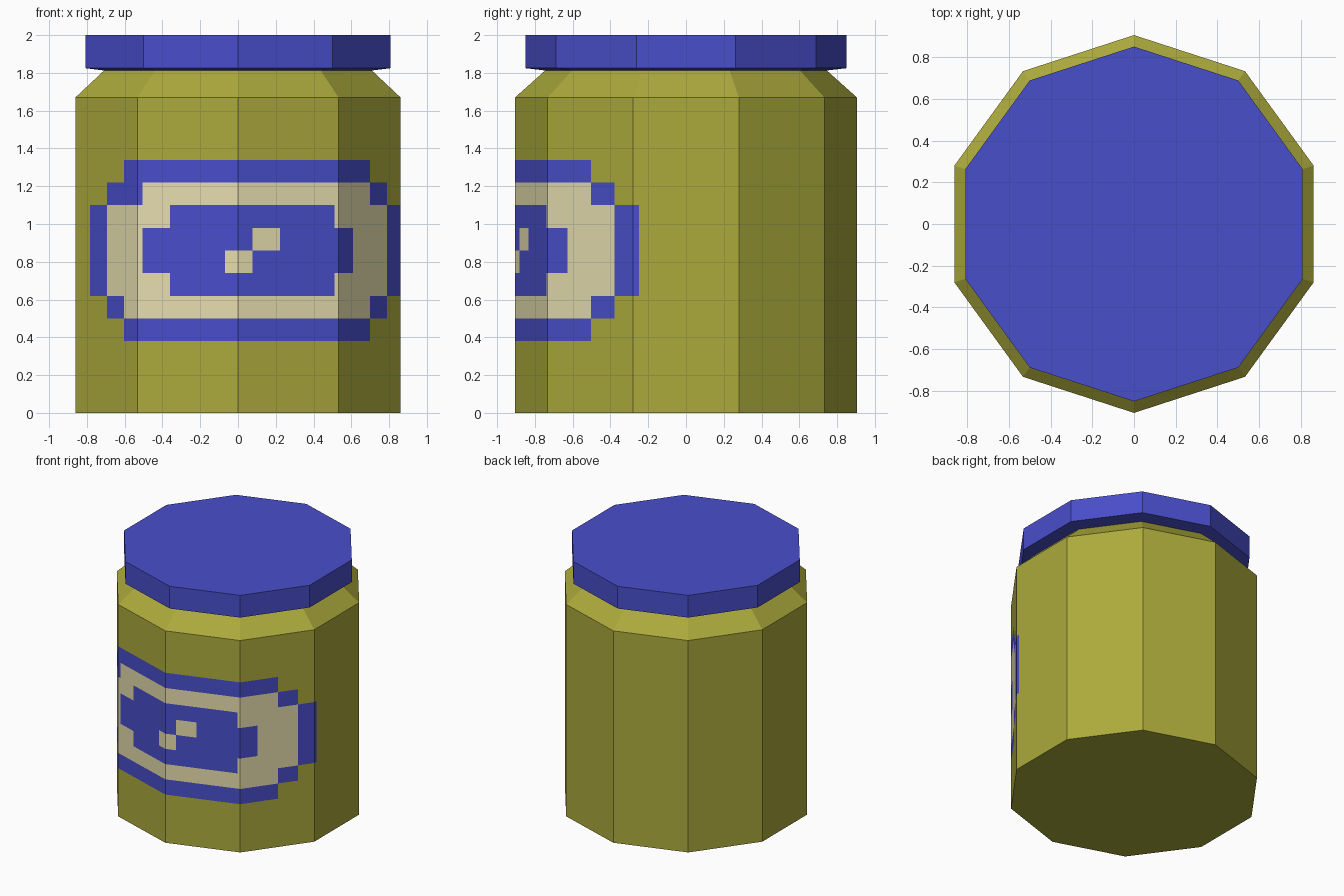
import bpy, bmesh, math
from mathutils import Vector

if "Cube" in bpy.data.objects:
    bpy.data.objects.remove(bpy.data.objects["Cube"])

SIDES = 10
R = 0.905                                   # body corner radius
SIDE = 2 * R * math.sin(math.pi / SIDES)    # width of one flat side


def material(name, rgb):
    lin = [((c / 255 + 0.055) / 1.055) ** 2.4 for c in rgb]
    m = bpy.data.materials.new(name)
    m.diffuse_color = (*lin, 1)
    m.use_nodes = True
    m.node_tree.nodes["Principled BSDF"].inputs["Base Color"].default_value = m.diffuse_color
    return m


olive = material("olive", (172, 170, 60))
blue = material("blue", (73, 78, 202))
cream = material("cream", (230, 221, 174))


def corner(i, r):
    a = -math.pi / 2 + i * 2 * math.pi / SIDES
    return Vector((r * math.cos(a), r * math.sin(a), 0))


def on_wall(arc, r, z):
    """Point at a distance along the ten-sided outline, measured from the front corner."""
    i = math.floor(arc / SIDE)
    p = corner(i, r).lerp(corner(i + 1, r), arc / SIDE - i)
    return (p.x, p.y, z)


def lathe(name, arcs, profile, mats, pick=None):
    """Stack rings from an (r, z) profile, cap both ends, colour cells with pick(arc, z)."""
    bm = bmesh.new()
    rings = [[bm.verts.new(on_wall(a, r, z)) for a in arcs] for r, z in profile]
    n = len(arcs)
    for k in range(len(rings) - 1):
        lo, hi = rings[k], rings[k + 1]
        zmid = (profile[k][1] + profile[k + 1][1]) / 2
        for j in range(n):
            m = (j + 1) % n
            f = bm.faces.new((lo[j], lo[m], hi[m], hi[j]))
            if pick and m:
                f.material_index = pick((arcs[j] + arcs[m]) / 2, zmid)
    bm.faces.new(rings[0][::-1])
    bm.faces.new(rings[-1])
    bm.normal_update()
    me = bpy.data.meshes.new(name)
    bm.to_mesh(me)
    bm.free()
    for m in mats:
        me.materials.append(m)
    ob = bpy.data.objects.new(name, me)
    bpy.context.collection.objects.link(ob)
    return ob


# Label grid: cell columns -7..6 around the front, rows 0..7 upward
CELL_W, CELL_H, X0, Z0 = 0.1526, 0.12, 0.08, 0.38
# Each row: (first column, end column, colour), later spans paint over earlier ones
B, C = 1, 2
ROWS = [
    [(-5, 5, B)],
    [(-6, 6, B), (-5, 5, C)],
    [(-7, 7, B), (-6, 6, C), (-3, 3, B)],
    [(-7, 7, B), (-6, 6, C), (-4, 4, B), (-1, 0, C)],
    [(-7, 7, B), (-6, 6, C), (-4, 4, B), (0, 1, C)],
    [(-7, 7, B), (-6, 6, C), (-3, 3, B)],
    [(-6, 6, B), (-4, 5, C)],
    [(-5, 5, B)],
]


def label(arc, z):
    col, row = math.floor((arc - X0) / CELL_W), math.floor((z - Z0) / CELL_H)
    colour = 0
    if 0 <= row < len(ROWS):
        for a, b, c in ROWS[row]:
            if a <= col < b:
                colour = c
    return colour


corners = [i * SIDE for i in range(-SIDES // 2, SIDES // 2)]

# Jar body with painted label and sloping shoulder
arcs = sorted(corners + [X0 + k * CELL_W for k in range(-7, 8)])
levels = [0] + [Z0 + k * CELL_H for k in range(len(ROWS) + 1)] + [1.67]
lathe("jar_body", arcs, [(R, z) for z in levels] + [(0.745, 1.813)],
      [olive, blue, cream], label)

# Lid with slightly sloping underside
lathe("lid", corners, [(0.74, 1.812), (0.85, 1.825), (0.85, 2.0)], [blue])
